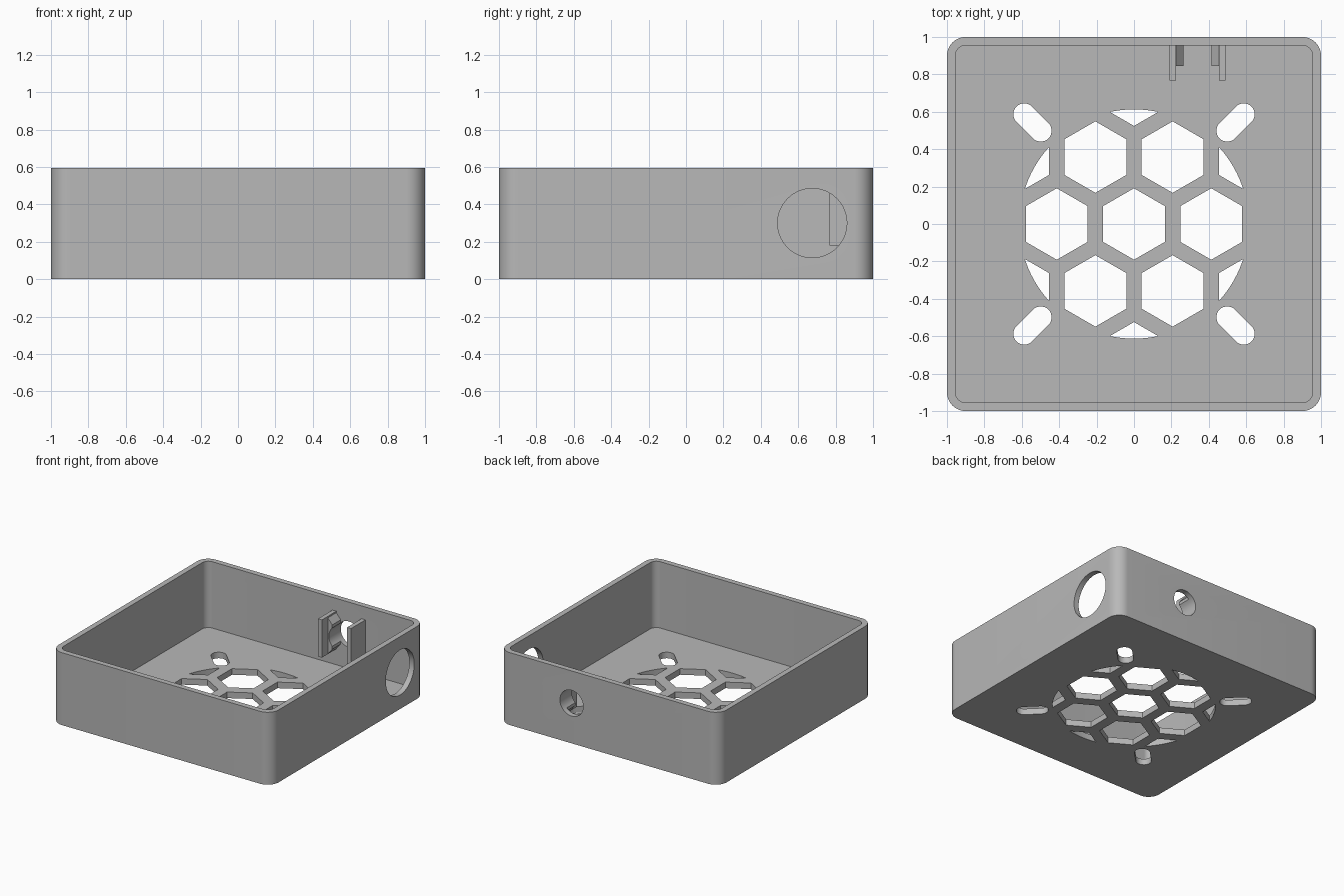
import bpy, bmesh, math
from mathutils import Matrix, Vector

if "Cube" in bpy.data.objects:
    bpy.data.objects.remove(bpy.data.objects["Cube"], do_unlink=True)

grey = bpy.data.materials.new("light grey")
grey.use_nodes = True
grey.diffuse_color = (0.48, 0.48, 0.48, 1)
grey.node_tree.nodes["Principled BSDF"].inputs["Base Color"].default_value = grey.diffuse_color

WALL, FLOOR, HEIGHT = 0.045, 0.05, 0.595


def arc(cx, cy, r, start, end, n):
    """Points along an arc, angles in degrees."""
    angles = [math.radians(start + (end - start) * i / n) for i in range(n + 1)]
    return [(cx + r * math.cos(a), cy + r * math.sin(a)) for a in angles]


def circle(cx, cy, r, n, turn=0):
    return arc(cx, cy, r, turn, turn + 360, n)[:-1]


def rounded_square(half, r):
    c = half - r
    return [p for k, (sx, sy) in enumerate([(1, 1), (-1, 1), (-1, -1), (1, -1)])
            for p in arc(sx * c, sy * c, r, 90 * k, 90 * k + 90, 10)]


def prisms(name, outlines, low, high, frame=Matrix.Identity(4)):
    """One object made of outlines extruded from low to high along local z."""
    bm = bmesh.new()
    for outline in outlines:
        a = [bm.verts.new(frame @ Vector((x, y, low))) for x, y in outline]
        b = [bm.verts.new(frame @ Vector((x, y, high))) for x, y in outline]
        bm.faces.new(a[::-1])
        bm.faces.new(b)
        for i in range(len(a)):
            j = (i + 1) % len(a)
            bm.faces.new((a[i], a[j], b[j], b[i]))
    bmesh.ops.recalc_face_normals(bm, faces=bm.faces)
    mesh = bpy.data.meshes.new(name)
    bm.to_mesh(mesh)
    bm.free()
    mesh.materials.append(grey)
    ob = bpy.data.objects.new(name, mesh)
    bpy.context.collection.objects.link(ob)
    return ob


def boolean(ob, cutter, operation="DIFFERENCE"):
    mod = ob.modifiers.new("cut", "BOOLEAN")
    mod.operation, mod.solver, mod.object = operation, "EXACT", cutter
    bpy.ops.object.select_all(action="DESELECT")
    bpy.context.view_layer.objects.active = ob
    ob.select_set(True)
    bpy.ops.object.modifier_apply(modifier=mod.name)


# Local frames: profile plane to world, extrusion along +x or along +y
ALONG_X = Matrix(((0, 0, 1, 0), (1, 0, 0, 0), (0, 1, 0, 0), (0, 0, 0, 1)))
ALONG_Y = Matrix(((1, 0, 0, 0), (0, 0, 1, 0), (0, 1, 0, 0), (0, 0, 0, 1)))

# Open tray
tray = prisms("tray", [rounded_square(1, 0.1)], 0, HEIGHT)
cavity = prisms("cavity_cutter", [rounded_square(1 - WALL, 0.1 - WALL)], FLOOR, 1)

# Honeycomb grille, trimmed to a disc
PITCH = 0.413
cells = []
for row in range(-2, 3):
    for col in range(-2, 3):
        x, y = (col + 0.5 * (row % 2)) * PITCH, row * PITCH * math.sqrt(0.75)
        if math.hypot(x, y) < 0.75:
            cells.append(circle(x, y, 0.191, 6, 30))
grille = prisms("grille_cutter", cells, -0.1, 0.2)
disc = prisms("disc_cutter", [circle(0, 0, 0.613, 96)], -0.2, 0.3)
boolean(grille, disc, "INTERSECT")

# Four diagonal screw slots
slots = []
for a in (45, 135, 225, 315):
    c, s = math.cos(math.radians(a)), math.sin(math.radians(a))
    slots.append(arc(0.83 * c, 0.83 * s, 0.058, a - 90, a + 90, 14)
                 + arc(0.705 * c, 0.705 * s, 0.058, a + 90, a + 270, 14))
slot_cutter = prisms("slot_cutter", slots, -0.1, 0.2)

# Round ports in the side and back walls
side_port = prisms("side_port_cutter", [circle(0.675, 0.3, 0.185, 64)], 0.8, 1.2, ALONG_X)
PORT_X, PORT_Z = 0.34, 0.33
back_port = prisms("back_port_cutter", [circle(PORT_X, PORT_Z, 0.106, 48)], 0.7, 1.2, ALONG_Y)

for cutter in (cavity, grille, slot_cutter, side_port, back_port):
    boolean(tray, cutter)

# Socket holder: two plates with bevelled, grooved cheeks
parts = [tray]
BACK = 1 - WALL + 0.002
for side, name in ((-1, "right"), (1, "left")):
    def section(points):
        return [(PORT_X + side * x, z) for x, z in points]
    plate = section([(0.115, 0.18), (0.15, 0.18), (0.15, 0.49), (0.115, 0.49)])
    cheek = section([(0.117, 0.18), (0.075, 0.23), (0.075, 0.43), (0.117, 0.48)])
    parts.append(prisms(name + "_holder_plate", [plate], 0.768, BACK, ALONG_Y))
    grip = prisms(name + "_holder_cheek", [cheek], 0.845, BACK, ALONG_Y)
    boolean(grip, back_port)
    parts.append(grip)

for helper in (cavity, grille, disc, slot_cutter, side_port, back_port):
    bpy.data.objects.remove(helper, do_unlink=True)

# Smooth round corners and bores, sharp edges elsewhere
bpy.ops.object.select_all(action="DESELECT")
for ob in parts:
    ob.select_set(True)
bpy.context.view_layer.objects.active = tray
bpy.ops.object.shade_smooth_by_angle(angle=math.radians(30))
